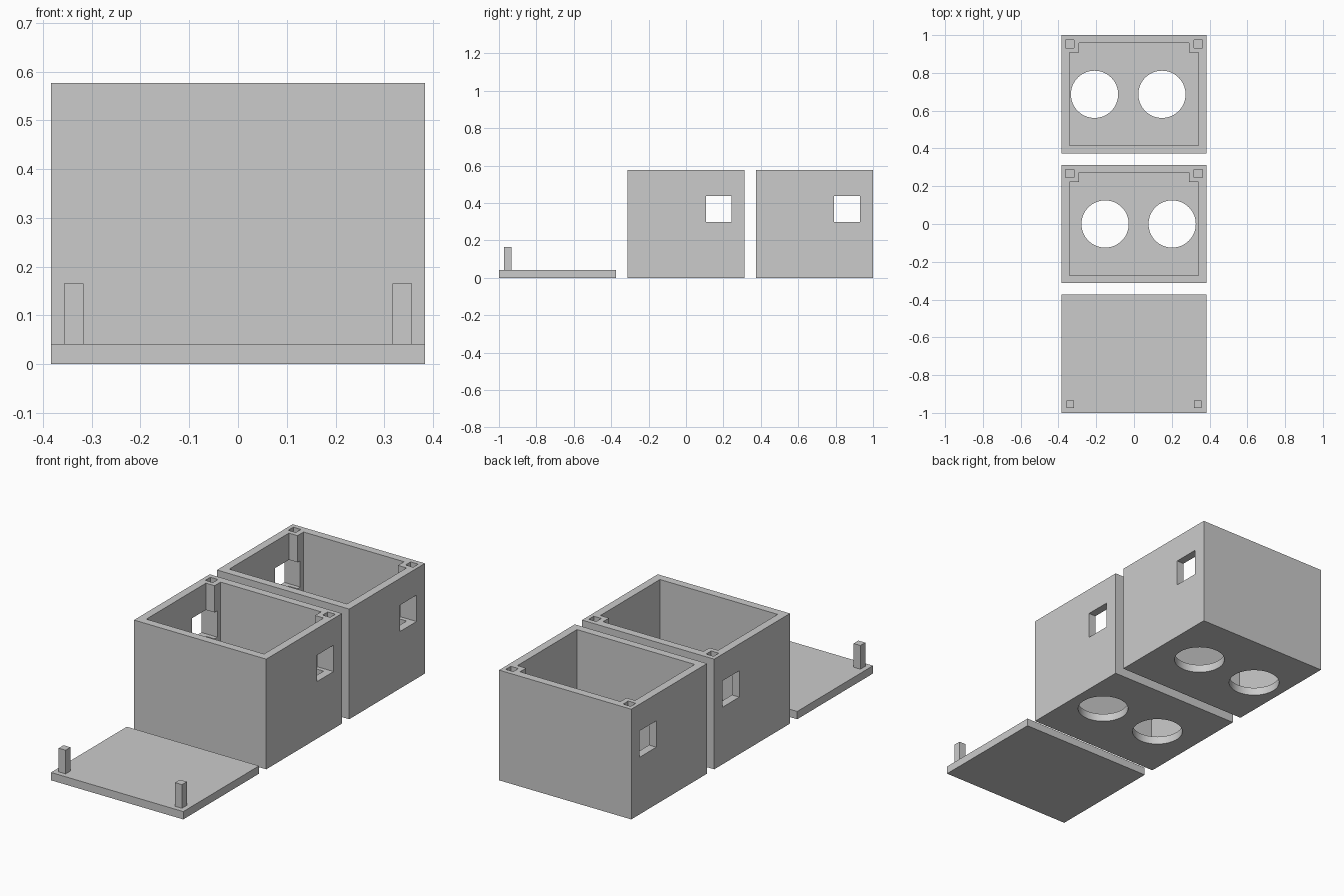
import bpy
import bmesh
from math import cos, sin, tau

if "Cube" in bpy.data.objects:
    bpy.data.objects.remove(bpy.data.objects["Cube"])

HALF_X, HALF_Y, HEIGHT = 0.383, 0.3135, 0.577
WALL = 0.042
POST = 0.05            # inner corner block size
PEG_X, PEG_Y = 0.337, 0.267
BACK_Y = 1 - HALF_Y    # centre of the back box

grey = bpy.data.materials.new("plain grey")
grey.use_nodes = True
colour = (0.6, 0.6, 0.6, 1)
grey.diffuse_color = colour
grey.node_tree.nodes["Principled BSDF"].inputs["Base Color"].default_value = colour


def prism(name, outline, z0, z1):
    """Extrude a flat outline from z0 to z1."""
    bm = bmesh.new()
    base = bm.faces.new([bm.verts.new((x, y, z0)) for x, y in outline])
    top = bmesh.ops.extrude_face_region(bm, geom=[base])["geom"]
    verts = [v for v in top if isinstance(v, bmesh.types.BMVert)]
    bmesh.ops.translate(bm, verts=verts, vec=(0, 0, z1 - z0))
    bmesh.ops.recalc_face_normals(bm, faces=bm.faces)
    mesh = bpy.data.meshes.new(name)
    bm.to_mesh(mesh)
    bm.free()
    mesh.materials.append(grey)
    obj = bpy.data.objects.new(name, mesh)
    bpy.context.collection.objects.link(obj)
    return obj


def rect(x, y, hx, hy):
    return [(x - hx, y - hy), (x + hx, y - hy), (x + hx, y + hy), (x - hx, y + hy)]


def circle(x, y, r, n=64):
    return [(x + r * cos(tau * i / n), y + r * sin(tau * i / n)) for i in range(n)]


def cut(target, cutter):
    """Subtract the cutter from the target, then discard it."""
    mod = target.modifiers.new("cut", "BOOLEAN")
    mod.operation = "DIFFERENCE"
    mod.solver = "EXACT"
    mod.object = cutter
    cutter.hide_render = True
    bpy.ops.object.select_all(action="DESELECT")
    bpy.context.view_layer.objects.active = target
    target.select_set(True)
    bpy.ops.object.modifier_apply(modifier=mod.name)
    bpy.data.objects.remove(cutter)


def box(name, cy, hole_xs):
    body = prism(name, rect(0, cy, HALF_X, HALF_Y), 0, HEIGHT)

    # Cavity, notched at its two back corners to leave full-height posts
    ix, iy = HALF_X - WALL, HALF_Y - WALL
    half = [(ix, -iy), (ix, iy - POST), (ix - POST, iy - POST), (ix - POST, iy)]
    outline = half + [(-x, y) for x, y in reversed(half)]
    cut(body, prism("cavity_cutter", [(x, y + cy) for x, y in outline], WALL, HEIGHT + 0.1))

    # Window through both side walls
    cut(body, prism("window_cutter", rect(0, cy + 0.175, 0.5, 0.069), 0.299, 0.437))

    # Round floor openings
    for x in hole_xs:
        cut(body, prism("opening_cutter", circle(x, cy, 0.125), -0.1, 0.1))

    # Square peg sockets in the posts
    for side in (-1, 1):
        cut(body, prism("socket_cutter", rect(side * 0.34, cy + PEG_Y, 0.022, 0.021),
                        HEIGHT - 0.13, HEIGHT + 0.1))
    bpy.ops.object.shade_smooth_by_angle(angle=0.5)


box("front_box", 0, (-0.153, 0.202))
box("back_box", BACK_Y, (-0.209, 0.148))

# Lid lying flat, with two pegs along its front edge
prism("lid", rect(0, -BACK_Y, HALF_X, HALF_Y), 0, 0.041)
for side, label in ((-1, "right"), (1, "left")):
    prism(label + "_lid_peg", rect(side * PEG_X, -BACK_Y - PEG_Y, 0.02, 0.02), 0.03, 0.165)
